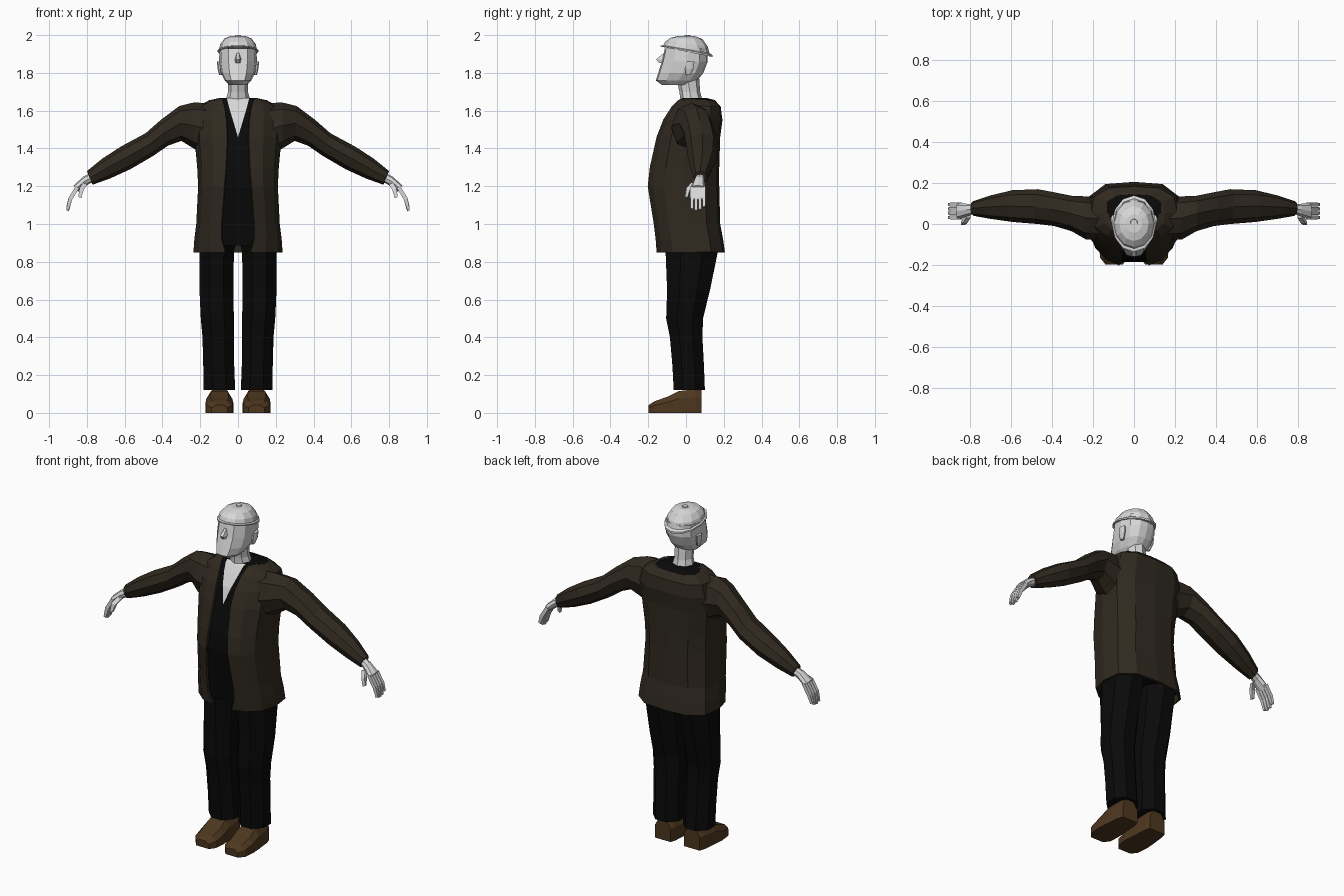
import bpy, bmesh, math
from mathutils import Vector

if "Cube" in bpy.data.objects:
    bpy.data.objects.remove(bpy.data.objects["Cube"])


def material(name, rgb):
    m = bpy.data.materials.new(name)
    m.diffuse_color = (*rgb, 1)
    m.use_nodes = True
    m.node_tree.nodes["Principled BSDF"].inputs["Base Color"].default_value = m.diffuse_color
    return m


SKIN = material("pale_grey", (0.68, 0.68, 0.68))
COAT = material("dark_brown", (0.029, 0.022, 0.014))
BLACK = material("black", (0.0028, 0.0028, 0.0031))
LEATHER = material("brown_leather", (0.075, 0.039, 0.014))


def loft(name, rings, mats, closed=True, caps=True, mirror=True, first_strip=0):
    """Skin a list of equal-length rings; half rings are joined by mirroring."""
    bm = bmesh.new()
    vs = [[bm.verts.new(p) for p in r] for r in rings]
    n = len(rings[0])
    for a, b in zip(vs, vs[1:]):
        for k in range(n if closed else n - 1):
            j = (k + 1) % n
            f = bm.faces.new((a[k], a[j], b[j], b[k]))
            f.material_index = first_strip if k == 0 else 0
    if caps:
        bm.faces.new(vs[0])
        bm.faces.new(vs[-1])
    bmesh.ops.remove_doubles(bm, verts=bm.verts, dist=0.0001)
    bmesh.ops.recalc_face_normals(bm, faces=bm.faces)
    me = bpy.data.meshes.new(name)
    bm.to_mesh(me)
    bm.free()
    for m in mats:
        me.materials.append(m)
    ob = bpy.data.objects.new(name, me)
    bpy.context.collection.objects.link(ob)
    if mirror:
        ob.modifiers.new("mirror", 'MIRROR').merge_threshold = 0.0005
    return ob


def octagon(c, u, v, turn=0.5):
    """Eight points around c; turn 0.5 puts flats on the axes."""
    c, u, v = Vector(c), Vector(u), Vector(v)
    s = 1 / math.cos(math.pi / 8) if turn else 1
    return [c + (u * math.cos(t) + v * math.sin(t)) * s
            for t in ((k + turn) * math.pi / 4 for k in range(8))]


def limb_ring(tx, tz, bx, bz, y0, y1):
    return octagon(((tx + bx) / 2, (y0 + y1) / 2, (tz + bz) / 2),
                   ((tx - bx) / 2, 0, (tz - bz) / 2), (0, (y1 - y0) / 2, 0), 0)


def flat_ring(z, x0, x1, y0, y1, turn=0.5):
    return octagon(((x0 + x1) / 2, (y0 + y1) / 2, z),
                   ((x1 - x0) / 2, 0, 0), (0, (y1 - y0) / 2, 0), turn)


def digit(name, pts, r):
    loft(name, [[Vector(p) + Vector(o) * s for o in
                 ((1, -1, 0.5), (1, 1, 0.5), (-1, 1, -0.5), (-1, -1, -0.5))]
                for p, s in zip(pts, (r, r, r * 0.7))], [SKIN])


# Torso: z, half width, front opening, front y, back y
TORSO = [(0.85, .23, .065, -.15, .2), (0.92, .225, .085, -.155, .19),
         (1.0, .215, .085, -.165, .175), (1.2, .205, .07, -.197, .17),
         (1.3, .21, .062, -.186, .17), (1.46, .225, .055, -.15, .175),
         (1.55, .225, .06, -.115, .187), (1.62, .205, .07, -.07, .178),
         (1.65, .15, .08, -.04, .15), (1.66, .1, .085, -.02, .11)]


def torso_half(z, w, xe, yf, yb):
    d, g = yb - yf, w - xe
    return [(xe, yf, z), (xe + .45 * g, yf + .07 * d, z), (xe + .85 * g, yf + .23 * d, z),
            (w, yf + .5 * d, z), (.94 * w, yb - .2 * d, z), (.6 * w, yb - .03 * d, z), (0, yb, z)]


# Open jacket
jacket = loft("jacket", [torso_half(*r) for r in TORSO], [COAT], closed=False, caps=False)
thick = jacket.modifiers.new("cloth", 'SOLIDIFY')
thick.thickness = 0.012
thick.offset = 0

# Shirt with a V neck
rings = []
for z, w, xe, yf, yb in TORSO:
    ym = (yf + yb) / 2
    pts = [(x * .93, ym + (y - ym) * .94, max(z, .885) + (.008 if z > 1.64 else 0))
           for x, y, z in torso_half(z, w, xe, yf, yb)]
    v = max(0, (z - 1.46) / .2 * .06)
    rings.append([(0, *pts[0][1:]), (v, *pts[0][1:])] + pts)
loft("shirt", rings, [BLACK, SKIN], closed=False, first_strip=1)

# Sleeves: top x, z, bottom x, z, front y, back y
SLEEVE = [(.15, 1.64, .17, 1.36, -.08, .13), (.235, 1.643, .235, 1.40, -.075, .135),
          (.31, 1.625, .30, 1.44, -.035, .138), (.41, 1.55, .37, 1.415, -.01, .155),
          (.49, 1.48, .45, 1.36, 0, .17), (.62, 1.41, .57, 1.29, .01, .165),
          (.72, 1.345, .68, 1.24, .025, .14), (.80, 1.28, .77, 1.208, .04, .112)]
loft("sleeve", [limb_ring(*s) for s in SLEEVE], [COAT])

# Hands
loft("palm", [limb_ring(.78, 1.27, .765, 1.225, .052, .1),
              limb_ring(.82, 1.25, .80, 1.205, .04, .098),
              limb_ring(.87, 1.205, .845, 1.17, .022, .104)], [SKIN])
for i, y in enumerate((.032, .053, .074, .095)):
    drop = (0, -.008, -.003, .012)[i]
    digit("finger", [(.85, y, 1.195), (.887, y, 1.135), (.902, y, 1.078 + drop)], .0095)
digit("thumb", [(.81, .04, 1.215), (.828, .012, 1.185), (.838, .002, 1.14)], .011)

# Trouser legs: z, inner x, outer x, front y, back y
LEG = [(.12, .015, .182, -.065, .1), (.25, .02, .184, -.072, .095),
       (.4, .02, .188, -.085, .087), (.5, .022, .197, -.105, .09),
       (.65, .024, .204, -.1, .127), (.85, .022, .204, -.108, .168),
       (.92, .005, .2, -.11, .165)]
loft("trouser_leg", [flat_ring(*r) for r in LEG], [BLACK])

# Shoes: y, inner x, outer x, height
SHOE = [(-.198, .055, .14, .042), (-.165, .03, .165, .062), (-.1, .025, .172, .085),
        (-.04, .03, .168, .115), (.05, .035, .158, .125), (.082, .045, .148, .12)]
loft("shoe", [[(a, y, 0), (b, y, 0), (b, y, h * .65), (b - .025, y, h),
               (a + .025, y, h), (a, y, h * .65)] for y, a, b, h in SHOE], [LEATHER])

# Neck
loft("neck", [flat_ring(1.62, -.075, .075, -.045, .09, 0), flat_ring(1.66, -.064, .064, -.03, .085, 0),
              flat_ring(1.70, -.052, .052, -.035, .075, 0), flat_ring(1.77, -.052, .052, -.05, .07, 0)],
     [SKIN], mirror=False)

# Head: z, half width, front y, back y
HEAD = [(1.735, .045, -.125, .03), (1.76, .07, -.16, .06), (1.80, .09, -.147, .092),
        (1.86, .1, -.128, .115), (1.93, .098, -.112, .115)]
rings = []
for z, w, yf, yb in HEAD:
    d = yb - yf
    rings.append([(0, yf, z), (.5 * w, yf + .03 * d, z), (.9 * w, yf + .25 * d, z), (w, yf + .55 * d, z),
                  (.85 * w, yb - .18 * d, z), (.45 * w, yb - .03 * d, z), (0, yb, z)])
loft("head", rings, [SKIN], closed=False)

# Nose and ears
loft("nose", [[(-.008, -.105, 1.905), (.008, -.105, 1.905), (.006, -.118, 1.905), (-.006, -.118, 1.905)],
              [(-.018, -.115, 1.872), (.018, -.115, 1.872), (.01, -.158, 1.872), (-.01, -.158, 1.872)],
              [(-.016, -.115, 1.852), (.016, -.115, 1.852), (.008, -.142, 1.852), (-.008, -.142, 1.852)]],
     [SKIN], mirror=False)
loft("ear", [flat_ring(1.79, .085, .1, .0, .025), flat_ring(1.82, .09, .108, -.005, .04),
             flat_ring(1.86, .09, .112, 0, .045)], [SKIN])

# Tilted cap with brim, then its button: radius x, radius y, height
CAP = [(.098, .12, 1.912), (.108, .138, 1.912), (.108, .138, 1.92), (.1, .122, 1.925),
       (.094, .113, 1.952), (.072, .085, 1.982), (.04, .045, 1.995)]
rings = []
for rx, ry, z in CAP:
    tilt = .2 * (1.998 - z) / .086
    rings.append([(rx * math.cos(t), .002 + ry * math.sin(t), z - tilt * ry * math.sin(t))
                  for t in (k * math.pi / 6 for k in range(12))])
loft("cap", rings, [SKIN], mirror=False)
loft("cap_button", [flat_ring(1.985, -.018, .018, -.01, .026), flat_ring(2.0, -.015, .015, -.007, .023)],
     [SKIN], mirror=False)
